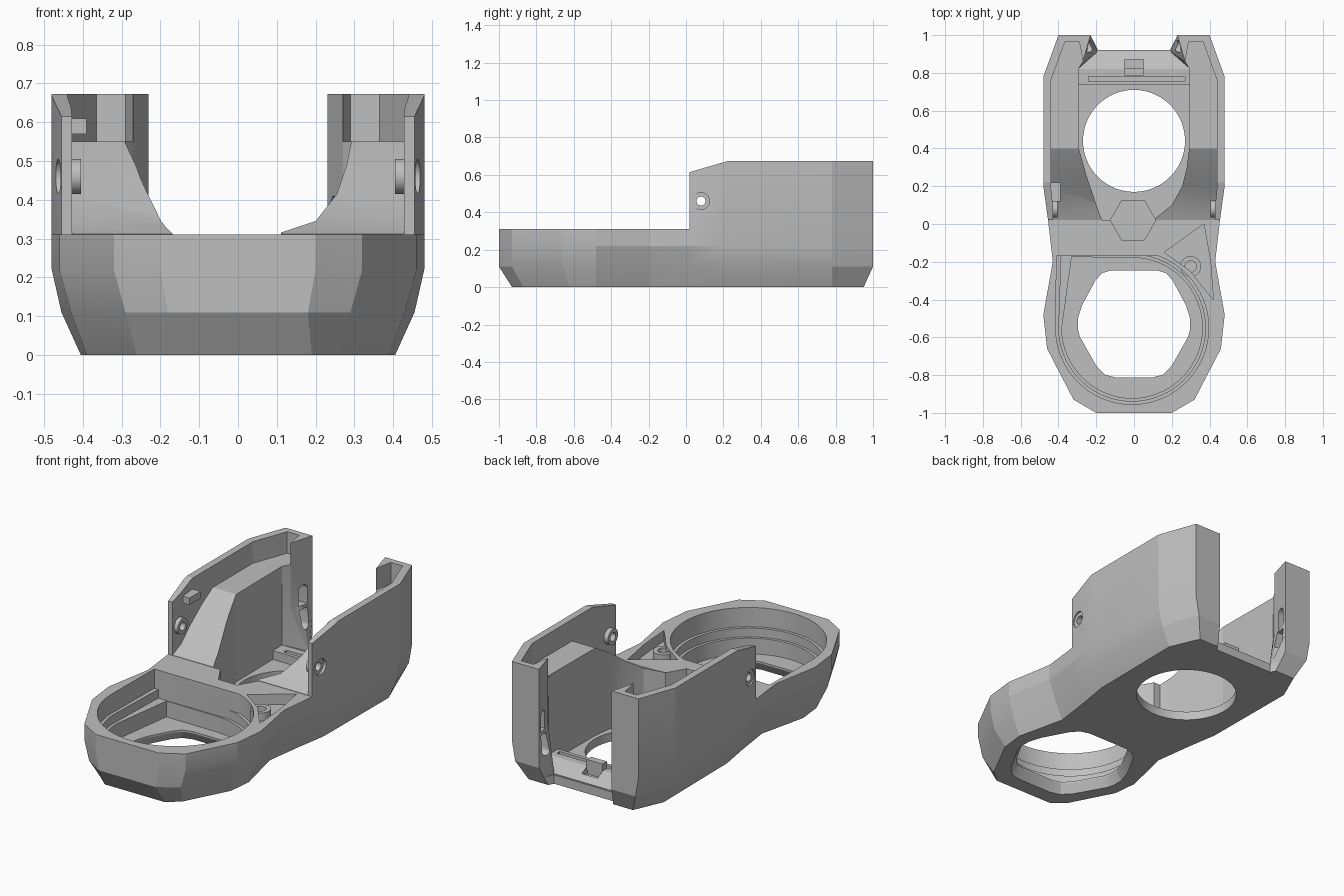
import bpy, bmesh, math

cube = bpy.data.objects.get("Cube")
if cube:
    bpy.data.objects.remove(cube, do_unlink=True)

grey = bpy.data.materials.new("plain_grey")
grey.use_nodes = True
grey.diffuse_color = (0.52, 0.52, 0.52, 1)
grey.node_tree.nodes["Principled BSDF"].inputs["Base Color"].default_value = (0.52, 0.52, 0.52, 1)


def loft(name, rings):
    """Closed solid through rings of matching 3D points."""
    bm = bmesh.new()
    loops = [[bm.verts.new(p) for p in ring] for ring in rings]
    n = len(loops[0])
    for a, b in zip(loops, loops[1:]):
        for i in range(n):
            j = (i + 1) % n
            bm.faces.new((a[i], a[j], b[j], b[i]))
    bm.faces.new(loops[0][::-1])
    bm.faces.new(loops[-1])
    bmesh.ops.recalc_face_normals(bm, faces=bm.faces)
    mesh = bpy.data.meshes.new(name)
    bm.to_mesh(mesh)
    bm.free()
    obj = bpy.data.objects.new(name, mesh)
    bpy.context.collection.objects.link(obj)
    return obj


def levels(name, *outlines):
    """Loft through (outline, height) pairs."""
    return loft(name, [[(x, y, z) for x, y in pts] for pts, z in outlines])


def prism(name, pts, lo, hi, axis="z"):
    """Extrude an (x, y) outline along z, or a (y, z) outline along x."""
    if axis == "z":
        return levels(name, (pts, lo), (pts, hi))
    return loft(name, [[(h, y, z) for y, z in pts] for h in (lo, hi)])


def arc(cx, cy, r, a0=0, a1=360, n=32):
    steps = n if a1 - a0 == 360 else n + 1
    angles = [math.radians(a0 + (a1 - a0) * i / n) for i in range(steps)]
    return [(cx + r * math.cos(a), cy + r * math.sin(a)) for a in angles]


def both(half):
    return half + [(-x, y) for x, y in reversed(half)]


def box(name, x0, x1, y0, y1, z0, z1):
    return prism(name, [(x0, y0), (x1, y0), (x1, y1), (x0, y1)], z0, z1)


def combine(target, tool, operation="DIFFERENCE"):
    mod = target.modifiers.new("combine", "BOOLEAN")
    mod.operation = operation
    mod.solver = "EXACT"
    mod.object = tool
    graph = bpy.context.evaluated_depsgraph_get()
    mesh = bpy.data.meshes.new_from_object(target.evaluated_get(graph))
    target.modifiers.clear()
    target.data = mesh
    bpy.data.objects.remove(tool, do_unlink=True)


# Faceted outer body: two lobes with a waist, chamfered toward the base
base = [(.19, -.93), (.26, -.87), (.39, -.62), (.405, -.48), (.34, -.2),
        (.37, .02), (.40, .2), (.405, .78), (.33, .95)]
low = [(.18, -1), (.29, -.93), (.43, -.66), (.455, -.48), (.39, -.2),
       (.42, .02), (.455, .2), (.455, .78), (.38, 1)]
full = [(.20, -1), (.32, -.93), (.46, -.66), (.48, -.48), (.43, -.2),
        (.455, .02), (.48, .2), (.48, .78), (.40, 1)]
body = levels("shroud_body", (both(base), 0), (both(low), .11), (both(full), .22),
              (both(full), .673))

# Low front deck and sloped front corner of the side walls
combine(body, prism("deck_cut", [(-1.2, .31), (.02, .31), (.02, .615), (.33, .705),
                                 (.33, .9), (-1.2, .9)], -1, 1, "x"))

# Space between the upper walls, above the sloping side ducts
upper = prism("upper_space", both([(.425, -.1), (.43, .1), (.44, .2), (.44, .76), (.365, .965),
                                   (.29, .965), (.27, .86)]), .2, .85)
ramp = prism("ramp_profile", [(-.2, .312), (.02, .312), (.10, .345), (.2, .415), (.3, .49),
                              (.4, .55), (1.1, .55), (1.1, .8), (-.2, .8)], -1, 1, "x")
combine(upper, ramp, "INTERSECT")
combine(body, upper)

# Rear well: uneven throat at the front, back opening that widens upward
throat_right = [(.10, .02), (.2, .10), (.255, .2), (.28, .3), (.292, .4)]
throat_left = [(-.292, .4), (-.25, .25), (-.205, .12), (-.185, .06), (-.168, .02)]
floor_back = both([(.295, .82), (.195, .91), (.195, .92), (.23, 1), (.26, 1.06)])
upper_back = both([(.295, .82), (.27, .86), (.25, .93), (.23, 1), (.23, 1.06)])
floor_ring = throat_right + floor_back + throat_left
upper_ring = throat_right + upper_back + throat_left
combine(body, levels("rear_well", (floor_ring, .05), (upper_ring, .3), (upper_ring, .9)))
combine(body, prism("back_gap", both([(.19, .92), (.23, 1), (.26, 1.06)]), -.1, .06))
combine(body, prism("round_outlet", arc(0, .44, .27, n=64), -.1, .2))

# Stepped front socket and its six-sided outlet
combine(body, prism("socket_rim", [(-.41, -.17)] + arc(-.01, -.55, .405, 180, 430, 48), .2, .5))
combine(body, prism("socket_step", [(-.385, -.17)] + arc(-.01, -.55, .388, 180, 439, 48), .15, .25))
combine(body, prism("socket_well", [(-.33, -.175)] + arc(-.01, -.55, .372, 180, 450, 48), .06, .24))
hole = both([(.10, -.812), (.155, -.797), (.20, -.75), (.285, -.60), (.297, -.56), (.297, -.50),
             (.275, -.43), (.205, -.30), (.17, -.26), (.12, -.245)])
combine(body, loft("front_outlet", [[(x * s, -.53 + (y + .53) * s, z) for x, y in hole]
                                    for s, z in ((1.14, -.02), (1, .05), (1, .12))]))

# Corner recess beside the socket and six-sided pocket in the bridge
combine(body, prism("corner_recess", [(.16, -.15), (.37, 0), (.405, -.2), (.42, -.4),
                                      (.37, -.34), (.30, -.25)], .25, .5))
combine(body, prism("bridge_pocket", arc(-.005, .02, .12, n=6), .04, .5))

# Screw bosses, holes and inward-facing flange slots on both sides
for s in (-1, 1):
    combine(body, prism("boss", arc(.08, .46, .045), *sorted((s * .405, s * .45)), "x"), "UNION")
    combine(body, prism("screw_hole", arc(.08, .46, .024), *sorted((s * .3, s * .6)), "x"))
    combine(body, prism("head_recess", arc(.08, .46, .045), *sorted((s * .452, s * .6)), "x"))
    slot = arc(.94, .38, .03, 0, 180, 10) + arc(.94, .19, .03, 180, 360.1, 10)
    tool = prism("flange_slot", slot, *sorted((s * .15, s * .31)), "x")
    combine(tool, box("slot_bar", *sorted((s * .1, s * .4)), .8, 1.1, .275, .295))
    combine(body, tool)

# Rear cross ledge with groove and clip
ledge = prism("rear_ledge", [(.735, .04), (.735, .10), (.82, .10), (.915, .055), (.915, .04)],
              -.295, .295, "x")
combine(ledge, box("ledge_groove", -.24, .27, .755, .78, .07, .2))
combine(ledge, box("clip_notch", -.05, .05, .82, .87, .055, .2))
clip = box("ledge_clip", -.05, .05, .785, .825, .08, .14)

# Cable hook on one wall and corner screw post
hook = box("wall_hook", -.45, -.39, .12, .22, .57, .61)
post = prism("corner_post", arc(.30, -.225, .055), .2, .295)
combine(post, prism("post_hole", arc(.30, -.225, .03), .22, .4))

for obj in (body, ledge, clip, hook, post):
    obj.data.materials.clear()
    obj.data.materials.append(grey)
    bpy.ops.object.select_all(action="DESELECT")
    obj.select_set(True)
    bpy.context.view_layer.objects.active = obj
    bpy.ops.object.shade_smooth_by_angle(angle=math.radians(15))
